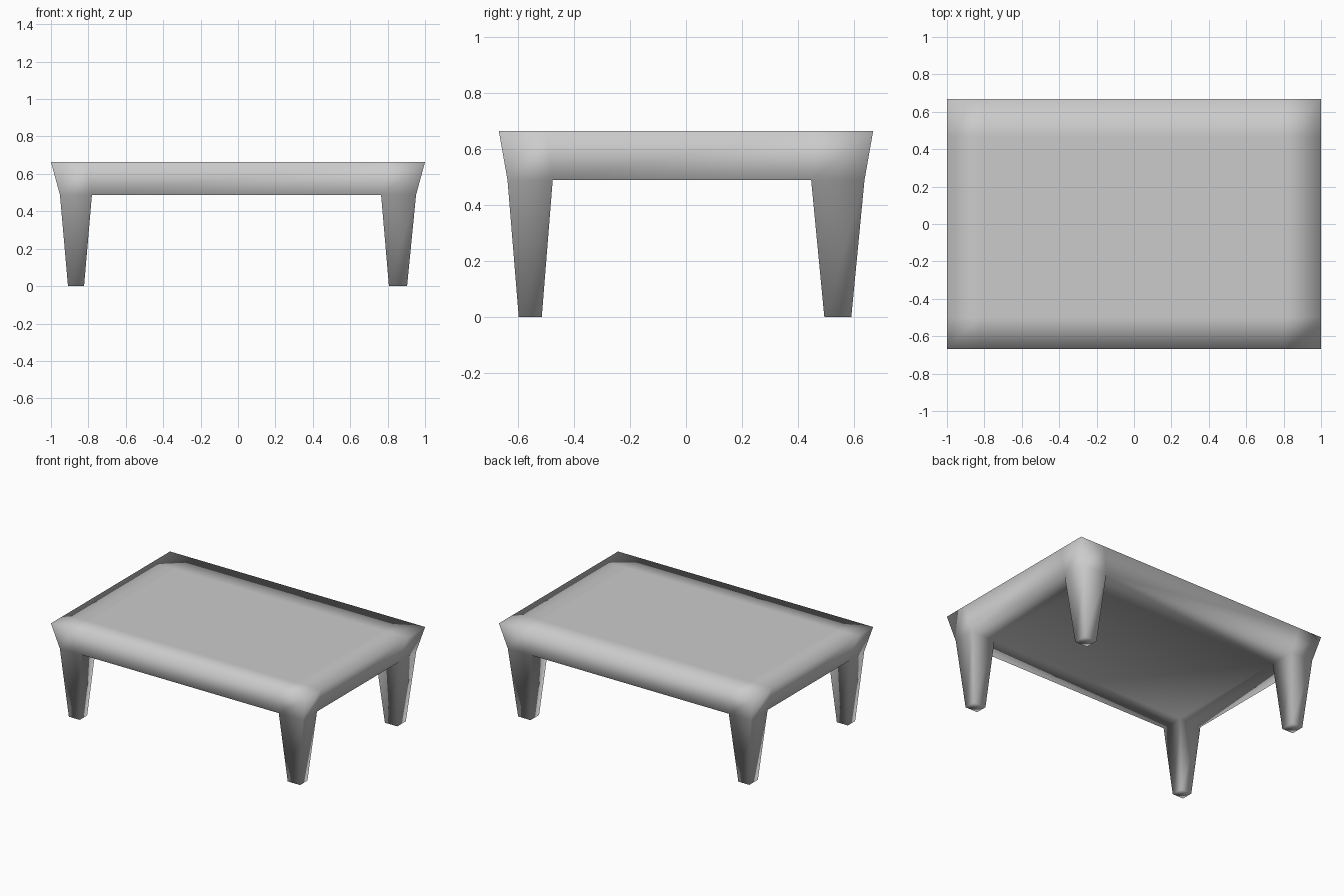
import bpy
import bmesh

# Remove the default cube
cube = bpy.data.objects.get("Cube")
if cube:
    bpy.data.objects.remove(cube, do_unlink=True)

# Material
grey = bpy.data.materials.new("plain grey")
grey.use_nodes = True
colour = (0.6, 0.6, 0.6, 1)
grey.diffuse_color = colour
grey.node_tree.nodes["Principled BSDF"].inputs["Base Color"].default_value = colour

# Grid lines: slab underside, slab top, feet
UNDER_X, UNDER_Y = (-0.952, -0.781, 0.765, 0.952), (-0.636, -0.475, 0.446, 0.636)
TOP_X, TOP_Y = (-1, -0.82, 0.804, 1), (-0.667, -0.498, 0.468, 0.667)
FOOT_X, FOOT_Y = (-0.909, -0.823, 0.807, 0.904), (-0.596, -0.514, 0.493, 0.589)
UNDER_Z, TOP_Z = 0.488, 0.664

bm = bmesh.new()


def layer(xs, ys, z):
    """Four by four grid of points at one height."""
    return [[bm.verts.new((x, y, z)) for y in ys] for x in xs]


def cell(grid, i, j):
    """Corners of one grid cell, anticlockwise from above."""
    return [grid[i][j], grid[i + 1][j], grid[i + 1][j + 1], grid[i][j + 1]]


def rim(grid):
    """Outline of the grid, anticlockwise from above."""
    return ([grid[i][0] for i in range(3)] + [grid[3][j] for j in range(3)]
            + [grid[i][3] for i in (3, 2, 1)] + [grid[0][j] for j in (3, 2, 1)])


def walls(low, high):
    """Band of side faces between two matching loops."""
    n = len(low)
    for k in range(n):
        m = (k + 1) % n
        bm.faces.new((low[k], low[m], high[m], high[k]))


under = layer(UNDER_X, UNDER_Y, UNDER_Z)
top = layer(TOP_X, TOP_Y, TOP_Z)
feet = layer(FOOT_X, FOOT_Y, 0)

# Flared slab, with a tapered leg drawn down from each corner cell
walls(rim(under), rim(top))
for i in range(3):
    for j in range(3):
        bm.faces.new(cell(top, i, j))
        if i != 1 and j != 1:
            foot = cell(feet, i, j)
            walls(foot, cell(under, i, j))
            bm.faces.new(foot[::-1])
        else:
            bm.faces.new(cell(under, i, j)[::-1])

# One continuous, fully smooth surface
for face in bm.faces:
    face.smooth = True
mesh = bpy.data.meshes.new("low_table")
bm.to_mesh(mesh)
bm.free()
mesh.materials.append(grey)
table = bpy.data.objects.new("low_table", mesh)
bpy.context.collection.objects.link(table)
